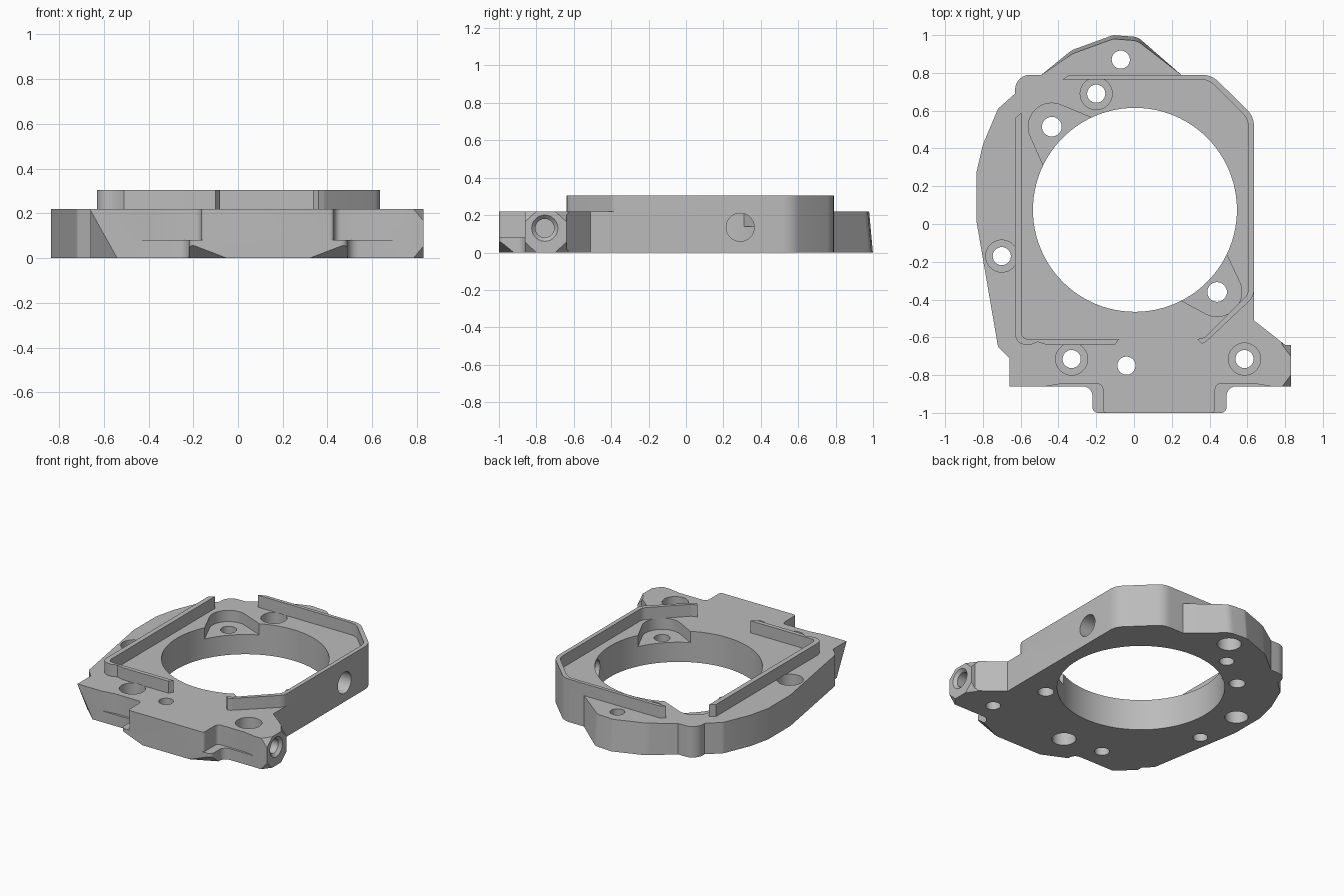
import bpy, bmesh, math
from mathutils import Vector

if "Cube" in bpy.data.objects:
    bpy.data.objects.remove(bpy.data.objects["Cube"], do_unlink=True)

TOP, RIM = 0.22, 0.305

grey = bpy.data.materials.new("machined grey")
grey.use_nodes = True
grey.diffuse_color = (0.5, 0.5, 0.5, 1)
grey.node_tree.nodes["Principled BSDF"].inputs["Base Color"].default_value = (0.5, 0.5, 0.5, 1)


def rounded(points, steps=6):
    """Round every corner given as (x, y, radius)."""
    out = []
    for i, p in enumerate(points):
        c = Vector(p[:2])
        if len(p) < 3:
            out.append(c)
            continue
        a = (Vector(points[i - 1][:2]) - c).normalized()
        b = (Vector(points[(i + 1) % len(points)][:2]) - c).normalized()
        half = a.angle(b) / 2
        d = p[2] / math.tan(half)
        s, e = c + a * d, c + b * d
        mid = c + (a + b).normalized() * p[2] / math.sin(half)
        turn = (s - mid).angle_signed(e - mid)
        for k in range(steps + 1):
            t = -turn * k / steps
            v = s - mid
            out.append(mid + Vector((v.x * math.cos(t) - v.y * math.sin(t),
                                     v.x * math.sin(t) + v.y * math.cos(t))))
    return out


def make(name, bm):
    bmesh.ops.recalc_face_normals(bm, faces=bm.faces)
    me = bpy.data.meshes.new(name)
    bm.to_mesh(me)
    bm.free()
    me.materials.append(grey)
    ob = bpy.data.objects.new(name, me)
    bpy.context.collection.objects.link(ob)
    return ob


def prism(name, points, z0, z1):
    bm = bmesh.new()
    face = bm.faces.new([bm.verts.new((p[0], p[1], z0)) for p in rounded(points)])
    ext = bmesh.ops.extrude_face_region(bm, geom=[face])
    bmesh.ops.translate(bm, vec=(0, 0, z1 - z0),
                        verts=[v for v in ext["geom"] if isinstance(v, bmesh.types.BMVert)])
    return make(name, bm)


def hull(points):
    bm = bmesh.new()
    for p in points:
        bm.verts.new(p)
    bmesh.ops.convex_hull(bm, input=bm.verts)
    return make("cutter", bm)


def rod(start, end, r, r2=None, n=40):
    """Round cutter between two points."""
    a, b = Vector(start), Vector(end)
    bm = bmesh.new()
    bmesh.ops.create_cone(bm, cap_ends=True, segments=n, radius1=r,
                          radius2=r2 or r, depth=(b - a).length)
    bm.transform((b - a).to_track_quat('Z', 'Y').to_matrix().to_4x4())
    bmesh.ops.translate(bm, vec=(a + b) / 2, verts=bm.verts)
    return make("cutter", bm)


def combine(target, tool, op='DIFFERENCE'):
    tool.hide_render = True
    mod = target.modifiers.new("cut", 'BOOLEAN')
    mod.operation, mod.solver, mod.object = op, 'EXACT', tool
    bpy.context.view_layer.objects.active = target
    bpy.ops.object.modifier_apply(modifier=mod.name)
    bpy.data.objects.remove(tool, do_unlink=True)


def corner_cut(target, corner, legs):
    """Slice a corner off along the plane through the three leg ends."""
    c = Vector(corner)
    ends = [c + Vector([l if i == k else 0 for k in range(3)]) for i, l in enumerate(legs)]
    mid = sum(ends, Vector()) / 3
    ends = [mid + (e - mid) * 1.4 for e in ends]
    combine(target, hull(ends + [c - Vector(legs) * 0.4]))


# Base plate
body = prism("base_plate", [
    (-0.66, -0.86), (-0.66, -0.71), (-0.72, -0.65, 0.03), (-0.835, 0.02, 0.1),
    (-0.835, 0.27, 0.1), (-0.80, 0.42), (-0.72, 0.61, 0.05), (-0.63, 0.69),
    (-0.63, 0.79, 0.08), (-0.49, 0.79), (-0.33, 0.92, 0.1), (-0.11, 1.0, 0.05),
    (0.02, 0.99, 0.08), (0.25, 0.79), (0.41, 0.79, 0.12), (0.635, 0.57, 0.12),
    (0.635, -0.51), (0.80, -0.64), (0.83, -0.64), (0.83, -0.86), (0.73, -0.86),
    (0.64, -0.845), (0.43, -0.845, 0.03), (0.43, -1.0, 0.02), (-0.165, -1.0, 0.02),
    (-0.165, -0.845, 0.03), (-0.38, -0.845), (-0.47, -0.86)], 0, TOP)
# Sloped back end
for v in body.data.vertices:
    if v.co.z > 0.1 and v.co.y > 0.9:
        v.co.y -= 0.02

# Wider lower step of the front tab
combine(body, prism("lower_step", [
    (-0.47, -0.80), (0.73, -0.80), (0.73, -0.86), (0.49, -0.86, 0.05),
    (0.49, -1.0, 0.03), (-0.22, -1.0, 0.03), (-0.22, -0.86, 0.05), (-0.47, -0.86)],
    0, 0.08), 'UNION')

# Main bore
combine(body, rod((0.005, 0.075, -0.1), (0.005, 0.075, 0.5), 0.54, n=96))

# Recessed screw pockets opening into the bore
for cx, cy, r, tangents in [
        (-0.435, 0.515, 0.125, [(-0.23, 0.565), (-0.48, 0.31), (-0.2, 0.3)]),
        (0.44, -0.36, 0.13, [(0.485, -0.15), (0.24, -0.40), (0.2, -0.15)])]:
    flat = [(cx + r * math.cos(k * math.pi / 20), cy + r * math.sin(k * math.pi / 20))
            for k in range(40)] + tangents
    combine(body, hull([(x, y, z) for x, y in flat for z in (0.14, 0.4)]))

# Vertical through holes: x, y, radius, counterbore side
for x, y, r, side in [
        (-0.07, 0.87, 0.048, "below"), (-0.04, -0.75, 0.048, "below"),
        (-0.20, 0.69, 0.048, "above"), (-0.70, -0.17, 0.048, "above"),
        (-0.33, -0.715, 0.048, "above"), (0.585, -0.715, 0.048, "above"),
        (-0.435, 0.515, 0.052, ""), (0.44, -0.36, 0.052, "")]:
    combine(body, rod((x, y, -0.1), (x, y, 0.5), r))
    if side == "above":
        combine(body, rod((x, y, 0.12), (x, y, 0.4), 0.085))
    elif side == "below":
        combine(body, rod((x, y, -0.1), (x, y, 0.1), 0.078))
# Blind hole underneath
combine(body, rod((-0.71, 0.18, -0.1), (-0.71, 0.18, 0.1), 0.075))

# Side port into the bore, and the threaded port in the foot
combine(body, rod((0.4, 0.29, 0.135), (0.75, 0.29, 0.135), 0.075))
combine(body, rod((0.67, -0.755, 0.13), (0.9, -0.755, 0.13), 0.05))
combine(body, rod((0.81, -0.755, 0.13), (0.85, -0.755, 0.13), 0.05, 0.09))

# Faceted corners of the foot, plate and tab
for y, ly in ((-0.86, 0.06), (-0.64, -0.06)):
    for z, lz in ((0, 0.055), (TOP, -0.055)):
        corner_cut(body, (0.83, y, z), (-0.045, ly, lz))
corner_cut(body, (-0.66, -0.86, 0), (0.12, 0.11, 0.215))
corner_cut(body, (-0.22, -1.0, 0), (0.17, 0.08, 0.065))
corner_cut(body, (0.49, -1.0, 0), (-0.17, 0.08, 0.065))

# Raised rim walls
right_rim = prism("right_rim_wall", [
    (-0.34, 0.79), (0.41, 0.79, 0.12), (0.635, 0.57, 0.12), (0.635, -0.385, 0.08),
    (0.385, -0.62, 0.03), (0.36, -0.635), (0.335, -0.61), (0.375, -0.60, 0.03),
    (0.605, -0.37, 0.06), (0.605, 0.555, 0.1), (0.395, 0.765, 0.1), (-0.38, 0.765)],
    TOP, RIM)
left_rim = prism("left_rim_wall", [
    (-0.63, 0.56), (-0.63, -0.64, 0.06), (-0.55, -0.64), (-0.51, -0.625),
    (-0.46, -0.64), (-0.10, -0.64), (-0.08, -0.61), (-0.595, -0.61, 0.035),
    (-0.595, 0.59)], TOP, RIM)

# Smooth round walls, keep machined edges sharp
bpy.ops.object.select_all(action='DESELECT')
for ob in (body, right_rim, left_rim):
    ob.select_set(True)
bpy.context.view_layer.objects.active = body
bpy.ops.object.shade_smooth_by_angle(angle=math.radians(25))
